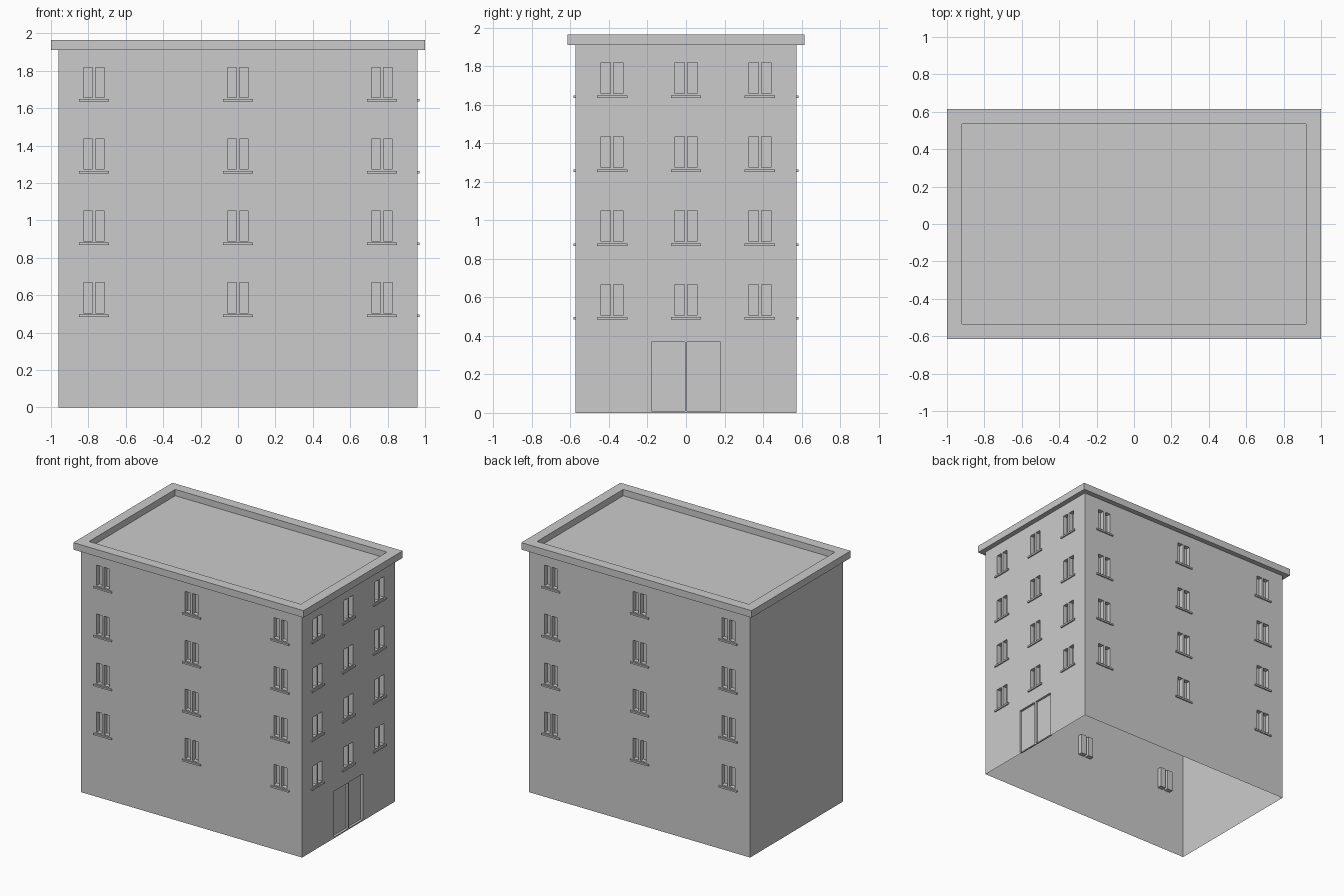
import bpy, bmesh
from mathutils import Vector

if "Cube" in bpy.data.objects:
    bpy.data.objects.remove(bpy.data.objects["Cube"])

HX, HY, WALL_H, TOP = 0.96, 0.575, 1.91, 1.965
Z = Vector((0, 0, 1))
SILL_Z = [0.497 + 0.384 * i for i in range(4)]
WIN_W, WIN_H = 0.131, 0.179


def finish(name, bm):
    bmesh.ops.remove_doubles(bm, verts=bm.verts, dist=1e-5)
    me = bpy.data.meshes.new(name)
    bm.to_mesh(me)
    bm.free()
    ob = bpy.data.objects.new(name, me)
    bpy.context.collection.objects.link(ob)
    return ob


def double_panes(u, z, w, h, frame, mullion, depth):
    """Two recessed panes side by side inside a flush frame."""
    a, b = u - w / 2 + frame, u - mullion / 2
    c, d = u + mullion / 2, u + w / 2 - frame
    return [(a, b, z + frame, z + h - frame, depth),
            (c, d, z + frame, z + h - frame, depth)]


def wall(name, normal, half, dist, panes):
    """Flat wall split at the pane edges, with the panes pushed inwards."""
    n = Vector(normal)
    u_dir = Z.cross(n)
    us = sorted({round(v, 4) for p in panes for v in p[:2]} | {-half, half})
    zs = sorted({round(v, 4) for p in panes for v in p[2:4]} | {0, WALL_H})
    bm = bmesh.new()

    def quad(pts):
        bm.faces.new([bm.verts.new(p) for p in pts])

    for u0, u1 in zip(us, us[1:]):
        for z0, z1 in zip(zs, zs[1:]):
            cu, cz = (u0 + u1) / 2, (z0 + z1) / 2
            if any(p[0] < cu < p[1] and p[2] < cz < p[3] for p in panes):
                continue
            quad([n * dist + u_dir * u + Z * z
                  for u, z in ((u0, z0), (u1, z0), (u1, z1), (u0, z1))])
    for u0, u1, z0, z1, depth in panes:
        a = [n * dist + u_dir * u + Z * z
             for u, z in ((u0, z0), (u1, z0), (u1, z1), (u0, z1))]
        b = [p - n * depth for p in a]
        quad(b)
        for i in range(4):
            j = (i + 1) % 4
            quad([a[i], a[j], b[j], b[i]])
    return finish(name, bm)


def sills(name, normal, dist, columns):
    n = Vector(normal)
    u_dir = Z.cross(n)
    bm = bmesh.new()
    for u in columns:
        for z in SILL_Z:
            vs = bmesh.ops.create_cube(bm, size=1)["verts"]
            for v in vs:
                c = v.co.copy()
                v.co = (n * (dist + 0.005 + c.y * 0.01) + u_dir * (u + c.x * 0.158)
                        + Z * (z - 0.0065 + c.z * 0.013))
    bmesh.ops.recalc_face_normals(bm, faces=bm.faces)
    return finish(name, bm)


def windows(columns):
    return [p for u in columns for z in SILL_Z
            for p in double_panes(u, z, WIN_W, WIN_H, 0.009, 0.017, 0.035)]


# Walls with windows; the left wall is blank and the underside is open
long_cols, short_cols = (-0.77, 0, 0.77), (-0.384, 0, 0.384)
door = double_panes(0, 0, 0.376, 0.379, 0.01, 0.012, 0.018)
wall("front_wall", (0, -1, 0), HX, HY, windows(long_cols))
wall("back_wall", (0, 1, 0), HX, HY, windows(long_cols))
wall("right_wall_with_door", (1, 0, 0), HY, HX, windows(short_cols) + door)
wall("left_wall", (-1, 0, 0), HY, HX, [])

# Window sills
sills("front_sills", (0, -1, 0), HY, long_cols)
sills("back_sills", (0, 1, 0), HY, long_cols)
sills("right_sills", (1, 0, 0), HX, short_cols)

# Roof: overhang, parapet and sunken deck as stacked rectangular loops
bm = bmesh.new()
loops = []
for off, z in ((0, WALL_H), (0.04, WALL_H), (0.04, TOP), (-0.04, TOP), (-0.04, 1.915)):
    x, y = HX + off, HY + off
    loops.append([bm.verts.new(p) for p in
                  ((-x, -y, z), (x, -y, z), (x, y, z), (-x, y, z))])
for lo, hi in zip(loops, loops[1:]):
    for i in range(4):
        j = (i + 1) % 4
        bm.faces.new((lo[i], lo[j], hi[j], hi[i]))
bm.faces.new(loops[-1])
finish("roof_parapet", bm)
